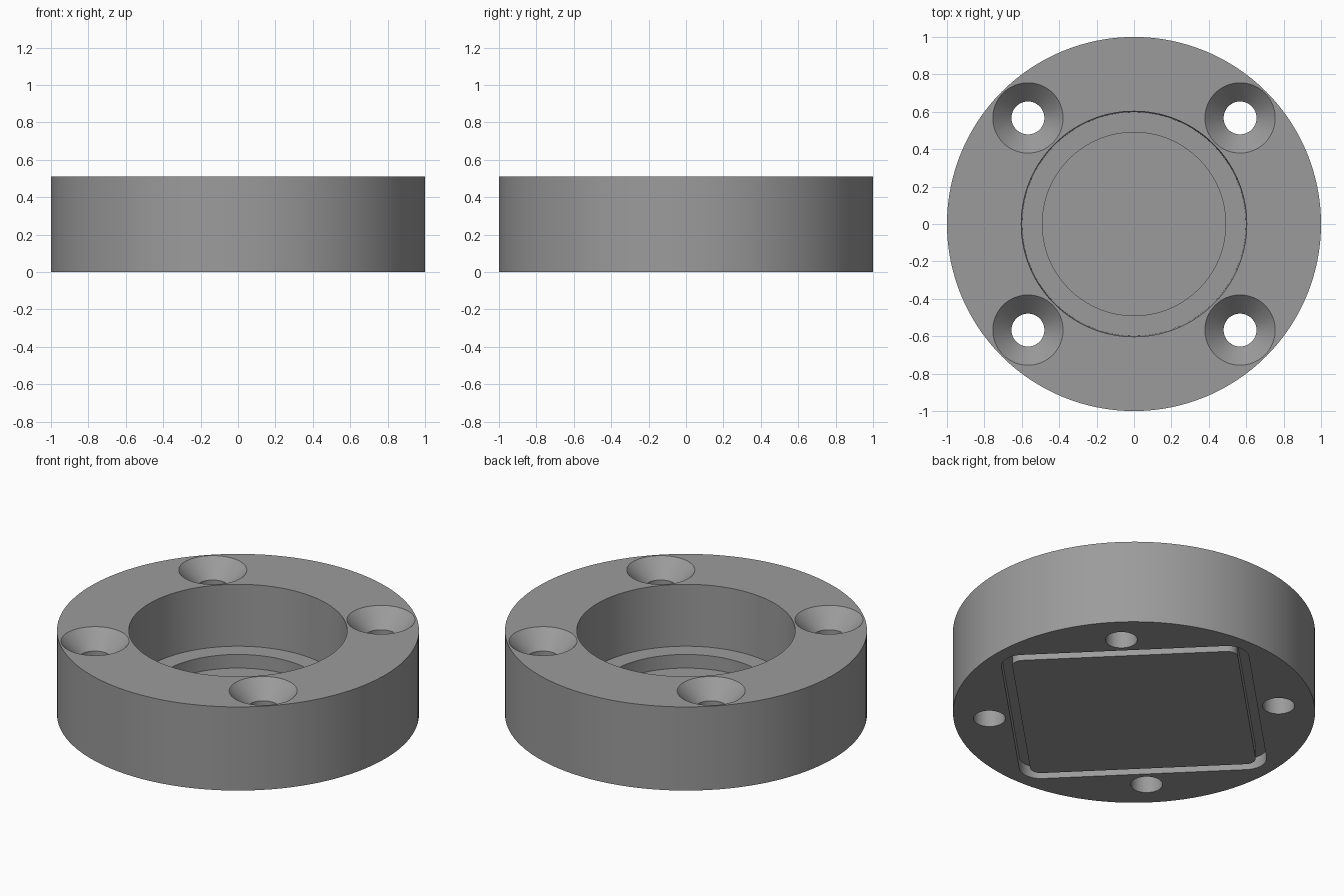
import bpy, bmesh, math

if "Cube" in bpy.data.objects:
    bpy.data.objects.remove(bpy.data.objects["Cube"])

SEG = 128
HEIGHT = 0.51

grey = bpy.data.materials.new("metal_grey")
grey.diffuse_color = (0.33, 0.33, 0.33, 1)
grey.use_nodes = True
grey.node_tree.nodes["Principled BSDF"].inputs["Base Color"].default_value = grey.diffuse_color


def mesh_object(name, bm):
    bmesh.ops.recalc_face_normals(bm, faces=bm.faces)
    me = bpy.data.meshes.new(name)
    bm.to_mesh(me)
    bm.free()
    ob = bpy.data.objects.new(name, me)
    bpy.context.collection.objects.link(ob)
    me.materials.append(grey)
    return ob


def lathe(name, profile, seg, centre=(0, 0)):
    """Closed solid from (radius, z) points that start and end on the axis."""
    bm = bmesh.new()
    rings = []
    for r, z in profile:
        n = seg if r > 0 else 1
        rings.append([bm.verts.new((centre[0] + r * math.cos(2 * math.pi * i / seg),
                                    centre[1] + r * math.sin(2 * math.pi * i / seg), z))
                      for i in range(n)])
    for a, b in zip(rings, rings[1:]):
        if len(a) == 1:
            bm.faces.new(b)
        elif len(b) == 1:
            bm.faces.new(a)
        else:
            for i in range(seg):
                j = (i + 1) % seg
                bm.faces.new((a[i], a[j], b[j], b[i]))
    # the axis points only mark flat caps
    bmesh.ops.delete(bm, geom=[v for v in bm.verts if not v.link_faces], context='VERTS')
    return mesh_object(name, bm)


def rounded_square(half, radius, steps=10):
    pts = []
    for q in range(4):
        mid = math.pi / 4 + q * math.pi / 2
        cx = (half - radius) * math.sqrt(2) * math.cos(mid)
        cy = (half - radius) * math.sqrt(2) * math.sin(mid)
        for s in range(steps + 1):
            a = q * math.pi / 2 + s * math.pi / 2 / steps
            pts.append((cx + radius * math.cos(a), cy + radius * math.sin(a)))
    return pts


def frame_cutter(name, outer, inner, z0, z1, turn):
    """Square tube used to cut the gasket groove."""
    bm = bmesh.new()
    c, s = math.cos(turn), math.sin(turn)
    loops = [[bm.verts.new((x * c - y * s, x * s + y * c, z)) for x, y in pts]
             for pts, z in ((outer, z0), (outer, z1), (inner, z1), (inner, z0))]
    n = len(outer)
    for k in range(4):
        a, b = loops[k], loops[(k + 1) % 4]
        for i in range(n):
            j = (i + 1) % n
            bm.faces.new((a[i], a[j], b[j], b[i]))
    return mesh_object(name, bm)


# flange body: outer wall, bore, ledge and thin floor
body = lathe("flange_body", [(0, 0), (1, 0), (1, HEIGHT), (0.603, HEIGHT), (0.598, 0.135),
                             (0.49, 0.135), (0.49, 0.052), (0, 0.052)], SEG)

# four countersunk screw holes
cutters = []
for sx in (-1, 1):
    for sy in (-1, 1):
        cutters.append(lathe("screw_hole_cutter",
                             [(0, -0.1), (0.088, -0.1), (0.088, HEIGHT - 0.102),
                              (0.188, HEIGHT), (0.188, HEIGHT + 0.1), (0, HEIGHT + 0.1)],
                             64, (sx * 0.567, sy * 0.567)))

# square gasket groove in the underside, turned to pass between the holes
cutters.append(frame_cutter("groove_cutter", rounded_square(0.685, 0.12),
                            rounded_square(0.625, 0.06), -0.1, 0.07, math.pi / 4))

for cutter in cutters:
    mod = body.modifiers.new("cut", 'BOOLEAN')
    mod.operation = 'DIFFERENCE'
    mod.solver = 'EXACT'
    mod.object = cutter

# apply the cuts, then drop the cutters
bpy.context.view_layer.update()
cut_mesh = bpy.data.meshes.new_from_object(
    body.evaluated_get(bpy.context.evaluated_depsgraph_get()))
body.modifiers.clear()
body.data = cut_mesh
for cutter in cutters:
    bpy.data.objects.remove(cutter)

bpy.context.view_layer.objects.active = body
body.select_set(True)
bpy.ops.object.shade_smooth_by_angle(angle=math.radians(30))
